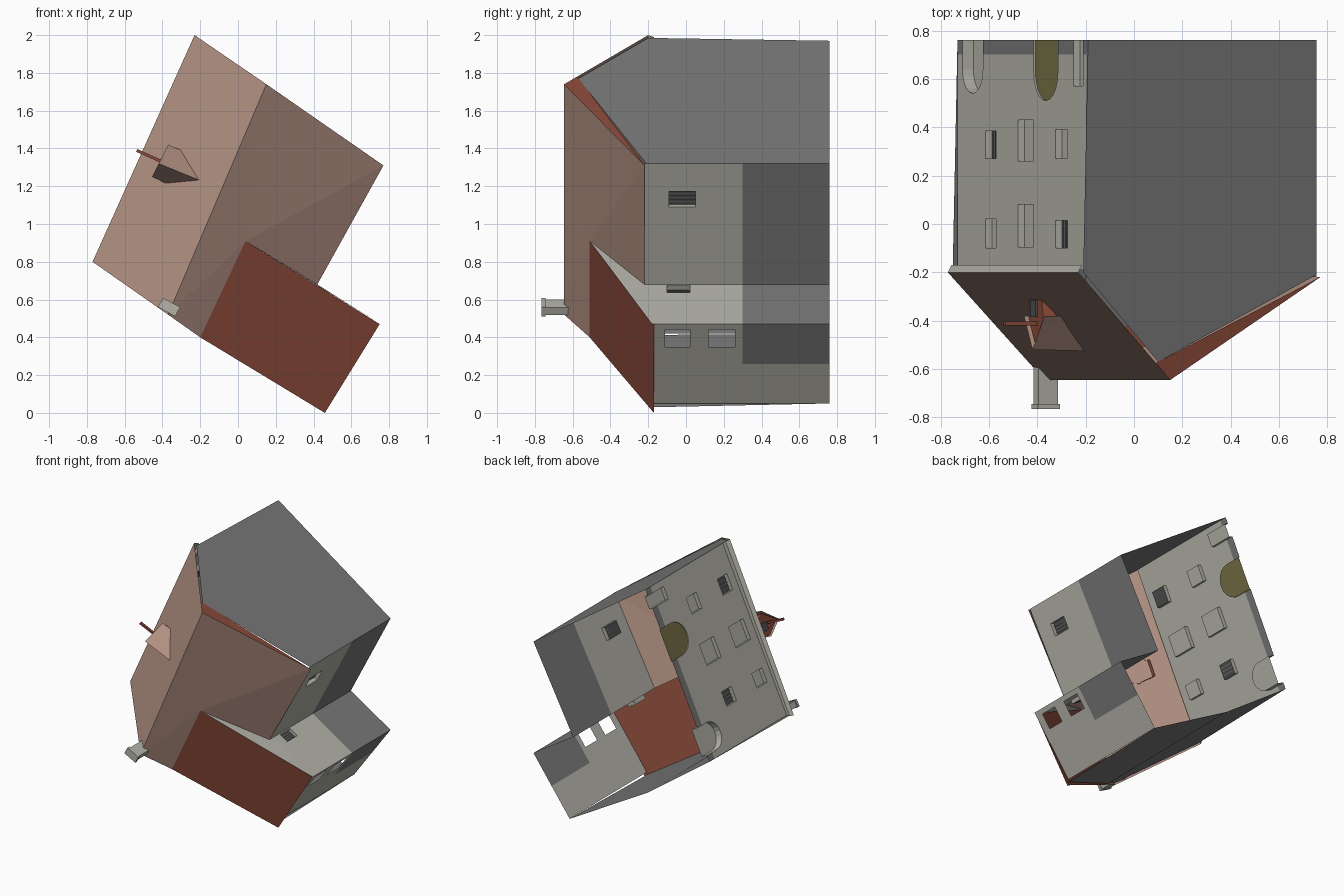
import bpy, bmesh, math
from mathutils import Vector

if "Cube" in bpy.data.objects:
    bpy.data.objects.remove(bpy.data.objects["Cube"])

# ---------- colours ----------
MATS = {}
def colour(name, r, g, b):
    lin = [((c / 255 + 0.055) / 1.055) ** 2.4 if c > 10 else c / 3295 for c in (r, g, b)]
    m = bpy.data.materials.new(name)
    m.diffuse_color = (*lin, 1)
    m.use_nodes = True
    m.node_tree.nodes["Principled BSDF"].inputs["Base Color"].default_value = m.diffuse_color
    MATS[name] = m

colour("plaster", 180, 179, 169)
colour("grey_wall", 120, 120, 120)
colour("pink_tile", 176, 143, 129)
colour("red_tile", 138, 74, 58)
colour("olive_door", 118, 112, 70)
colour("dark_pane", 78, 78, 78)
NAMES = list(MATS)

def make(name, faces):
    """faces: list of (points, material name)"""
    bm = bmesh.new()
    for pts, mat in faces:
        f = bm.faces.new([bm.verts.new(p) for p in pts])
        f.material_index = NAMES.index(mat)
    bmesh.ops.remove_doubles(bm, verts=bm.verts, dist=1e-4)
    me = bpy.data.meshes.new(name)
    bm.to_mesh(me)
    bm.free()
    for m in MATS.values():
        me.materials.append(m)
    ob = bpy.data.objects.new(name, me)
    bpy.context.collection.objects.link(ob)
    return ob

def box_faces(centre, axes, mat):
    """Box from a centre and three half-axis vectors."""
    c, (a, b, d) = Vector(centre), [Vector(v) for v in axes]
    out = []
    for u, v, w in ((a, b, d), (b, d, a), (d, a, b)):
        for s in (1, -1):
            quad = [c + s * w + p for p in (u + v, v - u, -u - v, u - v)]
            out.append((quad if s > 0 else quad[::-1], mat))
    return out

def wall(name, a, b, y0, y1, rule, holes=(), cuts=()):
    """Upright sheet from a to b (x,z). Holes: s0, s1, y0, y1, depth, material, arched."""
    a, b = Vector((a[0], 0, a[1])), Vector((b[0], 0, b[1]))
    d = b - a
    n = Vector((-d.z, 0, d.x)).normalized()
    P = lambda s, y, dep=0: a + d * s + Vector((0, y, 0)) - n * dep
    ss = sorted({0, 1} | {h[0] for h in holes} | {h[1] for h in holes})
    ys = sorted({y0, y1, *cuts} | {h[2] for h in holes} | {h[3] for h in holes})
    faces = []
    for s0, s1 in zip(ss, ss[1:]):
        for t0, t1 in zip(ys, ys[1:]):
            sm, tm = (s0 + s1) / 2, (t0 + t1) / 2
            if not any(h[0] < sm < h[1] and h[2] < tm < h[3] for h in holes):
                faces.append(([P(s0, t1), P(s1, t1), P(s1, t0), P(s0, t0)], rule(sm, tm)))
    for s0, s1, t0, t1, dep, mat, arched in holes:
        if not dep:
            continue
        ring = [(s0, t1), (s1, t1), (s1, t0), (s0, t0)]
        if arched:  # rounded head with filled corners
            r, mid, hw = d.length * (s1 - s0) / 2, (s0 + s1) / 2, (s1 - s0) / 2
            arc = [(mid + hw * math.cos(k * math.pi / 10), t0 + r - r * math.sin(k * math.pi / 10))
                   for k in range(11)]
            faces.append(([P(s1, t0)] + [P(*q) for q in arc[:6]][::-1], "plaster"))
            faces.append(([P(s0, t0)] + [P(*q) for q in arc[5:]], "plaster"))
            ring = [(s0, t1), (s1, t1)] + arc
        faces.append(([P(*q, dep) for q in ring], mat))
        for q, w in zip(ring, ring[1:] + ring[:1]):
            if q[1] == w[1] == y1:
                continue
            faces.append(([P(*q), P(*w), P(*w, dep), P(*q, dep)], "plaster"))
        if mat == "dark_pane":  # glazing bars
            for k in (1, 2, 3):
                s = s0 + (s1 - s0) * k / 4
                faces += box_faces(P(s, (t0 + t1) / 2, dep - .003),
                                   (d.normalized() * .003, (0, (t1 - t0) / 2, 0), n * .003), "grey_wall")
    return make(name, faces)

# ---------- walls ----------
fx = lambda x: (x + .73) / .54
def win(x0, x1, t0, t1, mat="plaster", dep=.03, arched=False):
    return (fx(x0), fx(x1), t0, t1, dep, mat, arched)

wall("window_front", (-.73, .80), (-.19, 1.97), -.19, .76,
     lambda s, t: "grey_wall" if t > .7 else "plaster",
     [win(-.615, -.57, .27, .385, "dark_pane"), win(-.48, -.415, .26, .43), win(-.325, -.275, .27, .39),
      win(-.615, -.57, -.1, .02), win(-.48, -.415, -.095, .08), win(-.325, -.275, -.1, .015, "dark_pane"),
      win(-.71, -.625, .54, .76, "plaster", .05, True),
      win(-.415, -.315, .51, .76, "olive_door", .008, True),
      win(-.25, -.21, .57, .76, "plaster", .03)], cuts=(.7,))

split = lambda s, t: "grey_wall" if t > .3 else "plaster"
wall("main_side_wall", (.755, 1.32), (.42, .68), -.22, .76, split,
     [(.23, .36, -.09, .05, .03, "dark_pane", False)], cuts=(.3,))
wall("wing_upper_wall", (.42, .68), (.755, .47), -.18, .76, split,
     [(.02, .2, -.1, .02, .03, "dark_pane", False)], cuts=(.3,))
wall("wing_end_wall", (.755, .47), (.45, .05), -.17, .76,
     lambda s, t: "grey_wall" if t > .3 and s < .5 else "plaster",
     [(.07, .29, -.11, .02, 0, "", False), (.07, .29, .12, .26, 0, "", False), (.29, .5, .3, .301, 0, "", False)][:2]
     + [(.5, .501, .3, .301, .001, "plaster", False)], cuts=(.3,))
make("wing_gable_strip", [([(.04, -.51, .91), (.42, -.22, .68), (.42, -.18, .68),
                            (.755, -.18, .47)], "plaster")])
# blank party walls, running up under the roof slopes
make("top_party_wall", [([(-.19, .76, 1.97), (.755, .76, 1.32), (.755, -.21, 1.32),
                          (.10, -.57, 1.77), (-.21, -.2, 1.985)], "grey_wall")])
make("lower_party_wall", [
    ([(-.2, .76, .42), (-.73, .76, .80), (-.75, -.2, .80), (-.36, -.63, .53), (-.2, -.51, .42)], "grey_wall"),
    ([(.45, .76, .05), (-.2, .76, .42), (-.2, -.51, .41), (.45, -.17, .03)], "grey_wall")])

# ---------- roofs ----------
R1, R0 = (.15, -.645, 1.74), (-.37, -.645, .52)
WT, WB = (.04, -.51, .91), (-.2, -.51, .40)
make("main_roof", [
    ([(-.77, -.2, .80), R0, R1, (-.23, -.2, 2.0)], "pink_tile"),
    ([R0, WB, WT], "pink_tile"), ([R0, WT, R1], "pink_tile"),
    ([R1, WT, (.77, -.22, 1.31)], "pink_tile"),
    ([WT, (.42, -.22, .68), (.77, -.22, 1.31)], "pink_tile"),
    ([R1, (.77, -.22, 1.31), (.09, -.575, 1.78)], "red_tile")])
make("wing_roof", [([WT, WB, (.46, -.17, 0), (.75, -.17, .47)], "red_tile")])
make("eave_cornice", [
    ([(-.77, -.2, .80), (-.23, -.2, 2.0), (-.215, -.17, 1.99), (-.755, -.17, .80)], "plaster"),
    ([(-.755, -.17, .80), (-.215, -.17, 1.99), (-.19, -.17, 1.97), (-.73, -.17, .80)], "plaster")])

# ---------- dormer ----------
A, B = (-.42, -.52, 1.32), (-.2, -.525, 1.23)
make("dormer_roof", [
    ([A, B, (-.30, -.38, 1.39), (-.37, -.38, 1.42)], "pink_tile"),
    ([B, A, (-.455, -.38, 1.25), (-.37, -.38, 1.21)], "pink_tile")])
F = [(-.405, -.51, 1.32), (-.375, -.39, 1.395), (-.385, -.29, 1.37), (-.435, -.29, 1.26), (-.435, -.39, 1.25)]
make("dormer_front", [(F, "red_tile"),
     ([F[1], F[2], (-.32, -.38, 1.37)], "red_tile"), ([F[4], F[3], (-.37, -.38, 1.22)], "red_tile")])
u, v = Vector((.41, 0, .91)), Vector((-.91, 0, .41))
make("dormer_window", box_faces((-.415, -.35, 1.32), (u * .03, (0, .035, 0), v * .004), "dark_pane"))
make("hoist_beam", box_faces((-.47, -.412, 1.36), (v * .072, (0, .008, 0), u * .008), "red_tile"))

# ---------- chimney ----------
p, q = Vector((.88, 0, -.47)), Vector((.47, 0, .88))
make("chimney", box_faces((-.365, -.67, .56), (p * .045, (0, .09, 0), q * .022), "plaster")
     + box_faces((-.365, -.755, .56), (p * .052, (0, .01, 0), q * .028), "plaster"))
